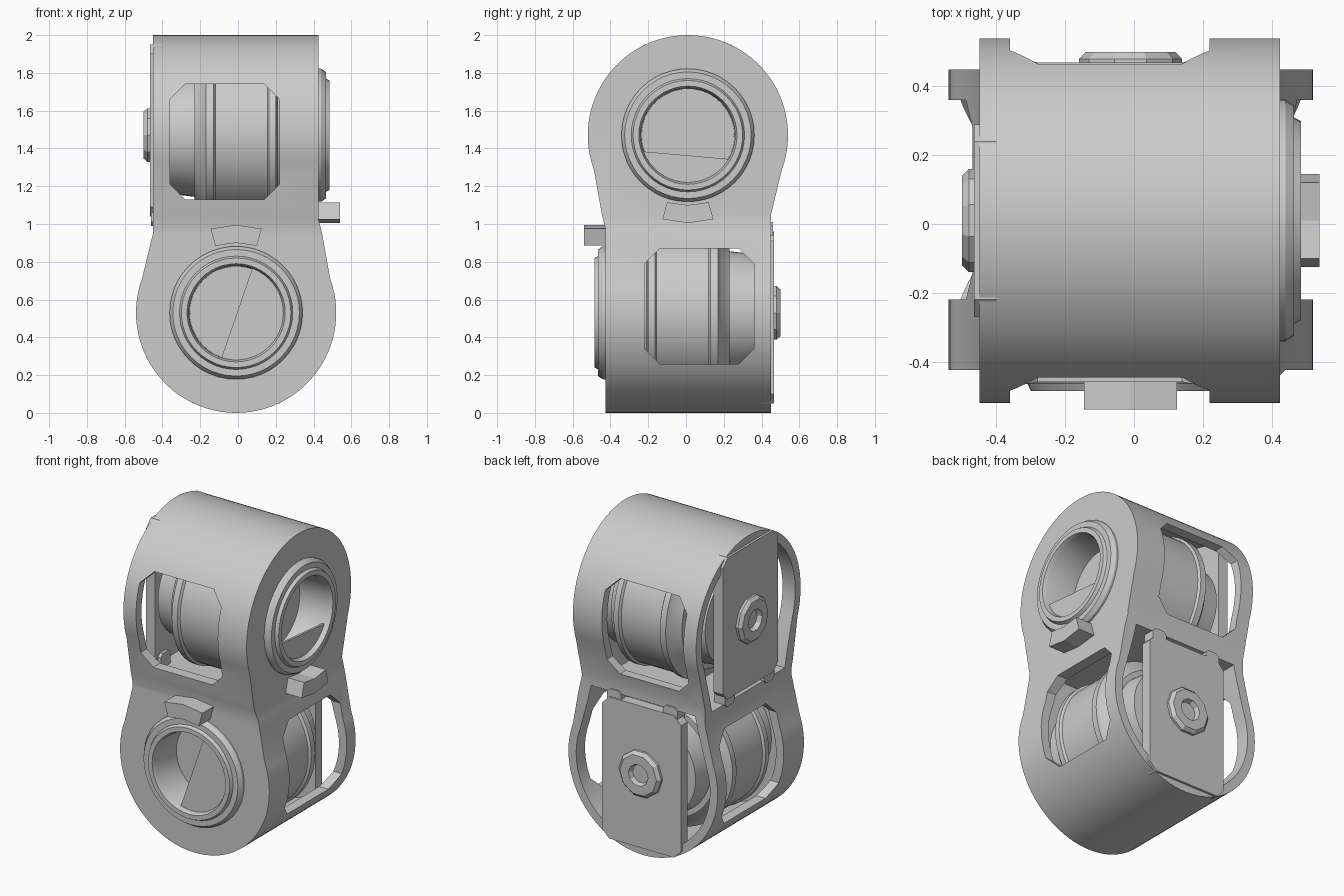
import bpy, bmesh, math
from mathutils import Matrix

cube = bpy.data.objects.get("Cube")
if cube:
    bpy.data.objects.remove(cube, do_unlink=True)

grey = bpy.data.materials.new("light_grey")
grey.use_nodes = True
COLOUR = (0.6, 0.6, 0.6, 1)
grey.diffuse_color = COLOUR
grey.node_tree.nodes["Principled BSDF"].inputs["Base Color"].default_value = COLOUR

AXIS_Z = 0.53   # height of the lower rotation axis
LOWER = Matrix.Translation((-0.01, 0, 0))
# half turn about a diagonal: carries the lower unit onto the upper one
FLIP = Matrix(((0, -1, 0, 0), (-1, 0, 0, 0), (0, 0, -1, 2), (0, 0, 0, 1)))
SWAP = Matrix(((0, 1, 0, 0), (1, 0, 0, 0), (0, 0, 1, 0), (0, 0, 0, 1)))


def finish(name, bm, matrix):
    bm.transform(matrix)
    bmesh.ops.recalc_face_normals(bm, faces=bm.faces)
    mesh = bpy.data.meshes.new(name)
    bm.to_mesh(mesh)
    bm.free()
    mesh.materials.append(grey)
    obj = bpy.data.objects.new(name, mesh)
    bpy.context.collection.objects.link(obj)
    return obj


def prism(name, outline, near, far, matrix=LOWER):
    """Outline in x and z, extruded along y."""
    bm = bmesh.new()
    front = [bm.verts.new((x, near, z)) for x, z in outline]
    back = [bm.verts.new((x, far, z)) for x, z in outline]
    bm.faces.new(front)
    bm.faces.new(back[::-1])
    for i in range(len(outline)):
        bm.faces.new((front[i], front[i - 1], back[i - 1], back[i]))
    return finish(name, bm, matrix)


def lathe(name, profile, matrix=LOWER, steps=48):
    """Profile of (radius, y) turned about the lower axis."""
    bm = bmesh.new()
    verts = [bm.verts.new((r, y, AXIS_Z)) for r, y in profile]
    edges = [bm.edges.new(pair) for pair in zip(verts, verts[1:])]
    bmesh.ops.spin(bm, geom=verts + edges, cent=(0, 0, AXIS_Z), axis=(0, 1, 0),
                   angle=math.tau, steps=steps)
    bmesh.ops.remove_doubles(bm, verts=bm.verts, dist=0.0005)
    return finish(name, bm, matrix)


def chamfered(x0, x1, z0, z1, c):
    return [(x0 + c, z0), (x1 - c, z0), (x1, z0 + c), (x1, z1 - c),
            (x1 - c, z1), (x0 + c, z1), (x0, z1 - c), (x0, z0 + c)]


def arc(radius, start, end, count):
    angles = [math.radians(start + (end - start) * i / count) for i in range(count + 1)]
    return [(radius * math.cos(a), AXIS_Z + radius * math.sin(a)) for a in angles]


def boolean(target, tool, operation):
    """Combine the meshes, using the second solver if the first changes nothing."""
    before = len(target.data.polygons)
    mod = target.modifiers.new(operation, "BOOLEAN")
    mod.operation = operation
    mod.object = tool
    for solver in ("MANIFOLD", "EXACT"):
        mod.solver = solver
        depsgraph = bpy.context.evaluated_depsgraph_get()
        result = bpy.data.meshes.new_from_object(target.evaluated_get(depsgraph))
        if len(result.polygons) not in (0, before):
            break
    target.modifiers.clear()
    target.data = result
    bpy.data.objects.remove(tool, do_unlink=True)


# Housing half: round-bottomed profile with its cavity, wheel hole and windows
side = arc(0.53, -200, 20, 56) + [(0.455, 0.95), (0.435, 1.03), (0.435, 2.2),
                                  (-0.44, 2.2), (-0.44, 0.95)]
cavity = arc(0.475, -200, 20, 56) + [(0.39, 0.9), (0.37, 0.99), (-0.37, 0.99), (-0.39, 0.9)]
window = chamfered(-0.22, 0.36, 0.26, 0.87, 0.08)
housing = prism("housing", side, -1, 1)
boolean(housing, prism("cavity_cutter", cavity, -0.35, 1.5), "DIFFERENCE")
boolean(housing, prism("wheel_cutter", arc(0.35, 0, 352.5, 47), -1.5, -0.2), "DIFFERENCE")
boolean(housing, prism("window_cutter", window, -1.5, 1.5, LOWER @ SWAP), "DIFFERENCE")

# Whole housing: the half crossed with its turned copy
turned = bpy.data.objects.new("turned_half", housing.data.copy())
bpy.context.collection.objects.link(turned)
turned.data.transform(FLIP)
boolean(housing, turned, "INTERSECT")

smooth = [housing]
for label, m, cap_from, cap_to in (("lower", LOWER, -108, 70),
                                   ("upper", FLIP @ LOWER, 20, 150)):
    # Output wheel with stepped rim and deep cup, partly closed by a cover
    smooth.append(lathe(label + "_wheel", [
        (0, -0.2), (0.352, -0.2), (0.352, -0.44), (0.335, -0.465), (0.3, -0.465),
        (0.29, -0.485), (0.26, -0.485), (0.25, -0.46), (0.245, -0.24), (0, -0.24)], m))
    prism(label + "_wheel_cover", arc(0.252, cap_from, cap_to, 20), -0.455, -0.44, m)
    # Motor drum with end bands
    smooth.append(lathe(label + "_motor_drum", [
        (0, -0.26), (0.38, -0.26), (0.4, -0.21), (0.44, -0.2), (0.44, -0.165),
        (0.425, -0.155), (0.425, 0.12), (0.44, 0.13), (0.44, 0.17), (0.4, 0.19),
        (0.36, 0.23), (0, 0.23)], m))
    # Spacer between the drum and the mounting plate
    smooth.append(lathe(label + "_spacer", [
        (0, 0.2), (0.33, 0.2), (0.31, 0.36), (0.2, 0.37), (0.2, 0.41), (0, 0.41)], m))
    # Mounting plate in the open side, with two lugs
    prism(label + "_mounting_plate", chamfered(-0.28, 0.28, 0.05, 0.96, 0.05), 0.4, 0.465, m)
    for x in (-0.2, 0.2):
        prism(label + "_plate_lug", chamfered(x - 0.05, x + 0.05, 0.9, 1.01, 0.02),
              0.38, 0.46, m)
    # Shaft hub with a sunken centre
    lathe(label + "_shaft_hub", [
        (0, 0.45), (0.15, 0.45), (0.15, 0.48), (0.13, 0.5), (0.07, 0.5),
        (0.06, 0.47), (0, 0.47)], m, 10)
    # End stop above the wheel
    prism(label + "_end_stop", [(-0.11, 0.885), (0, 0.9), (0.11, 0.885), (0.135, 0.975),
                                (0, 0.995), (-0.135, 0.975)], -0.54, -0.4, m)

bpy.ops.object.select_all(action="DESELECT")
for obj in smooth:
    obj.select_set(True)
bpy.context.view_layer.objects.active = housing
bpy.ops.object.shade_smooth_by_angle(angle=math.radians(30))
